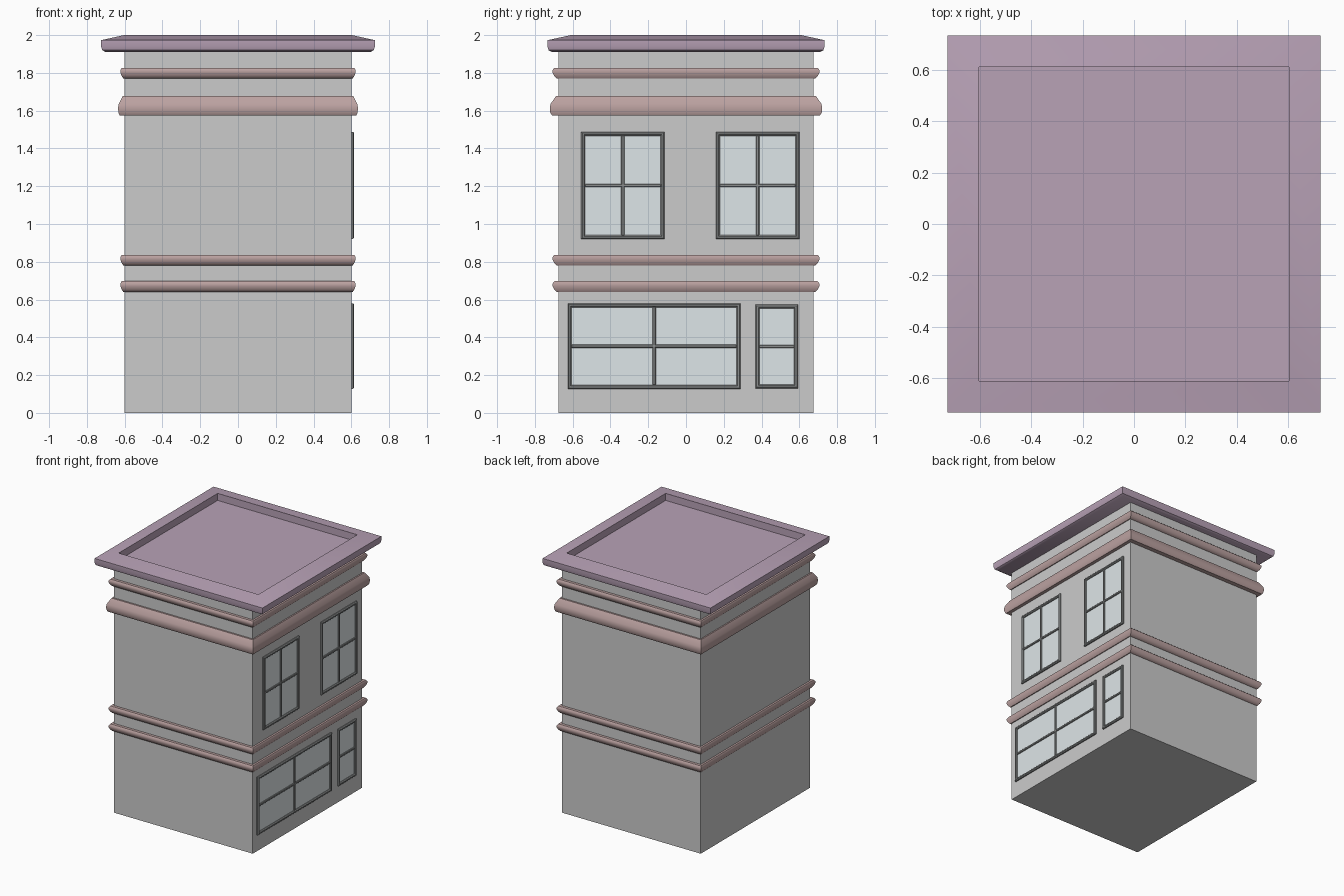
import bpy
import math

if "Cube" in bpy.data.objects:
    bpy.data.objects.remove(bpy.data.objects["Cube"])


def material(name, rgb):
    m = bpy.data.materials.new(name)
    m.diffuse_color = (*rgb, 1)
    m.use_nodes = True
    m.node_tree.nodes["Principled BSDF"].inputs["Base Color"].default_value = m.diffuse_color
    return m


PURPLE = material("roof_purple", (0.48, 0.36, 0.47))
BROWN = material("trim_brown", (0.50, 0.36, 0.355))
DARK = material("frame_dark", (0.26, 0.27, 0.27))
GLASS = material("glass", (0.73, 0.79, 0.81))


def loft(name, rings, mat=None, closed=False, smooth=0):
    """Stack rectangles (half_x, half_y, z); cap the ends or join last to first."""
    verts = [(sx * hx, sy * hy, z) for hx, hy, z in rings
             for sx, sy in ((-1, -1), (1, -1), (1, 1), (-1, 1))]
    n = len(rings)
    faces = []
    for r in range(n if closed else n - 1):
        a, b = 4 * r, 4 * ((r + 1) % n)
        for i in range(4):
            j = (i + 1) % 4
            faces.append((a + i, a + j, b + j, b + i))
    if not closed:
        faces.append((3, 2, 1, 0))
        faces.append(tuple(range(4 * n - 4, 4 * n)))
    mesh = bpy.data.meshes.new(name)
    mesh.from_pydata(verts, [], faces)
    ob = bpy.data.objects.new(name, mesh)
    bpy.context.collection.objects.link(ob)
    if mat:
        mesh.materials.append(mat)
    if smooth:
        bpy.ops.object.select_all(action='DESELECT')
        ob.select_set(True)
        bpy.context.view_layer.objects.active = ob
        bpy.ops.object.shade_smooth_by_angle(angle=math.radians(smooth))
    return ob


def on_wall(ob, y, z):
    """Turn a part built flat so that it lies on the +x wall."""
    ob.rotation_euler = (math.pi / 2, 0, math.pi / 2)
    ob.location = (0.6, y, z)


# Walls
BX, BY = 0.6, 0.675
loft("walls", [(BX, BY, 0), (BX, BY, 1.93)])

# Roof slab with sloping rim and sunken deck
loft("roof", [(0.70, 0.71, 1.91), (0.718, 0.727, 1.92), (0.7245, 0.7335, 1.94),
              (0.7245, 0.7335, 1.973), (0.603, 0.61, 2.0), (0.603, 0.61, 1.945)],
     PURPLE, smooth=40)


# Trim bands: profile of (overhang fraction, height fraction)
def band(name, z0, z1, ox, oy, profile):
    rings = [(BX + ox * t, BY + oy * t, z0 + (z1 - z0) * h) for t, h in profile]
    rings = [(BX - 0.01, BY - 0.01, z0)] + rings + [(BX - 0.01, BY - 0.01, z1)]
    loft(name, rings, BROWN, closed=True, smooth=50)


SMALL = [(0.3, 0), (0.75, 0.25), (1, 0.55), (1, 0.8), (0.7, 1)]
LARGE = [(0.75, 0), (0.95, 0.15), (1, 0.4), (0.9, 0.6), (0.3, 1)]
for name, z in (("lower_band", 0.64), ("middle_band", 0.78), ("top_band", 1.77)):
    band(name, z, z + 0.057, 0.022, 0.031, SMALL)
band("cornice_band", 1.575, 1.677, 0.035, 0.046, LARGE)


# Windows
def bar(name, y, z, hy, hz):
    c = 0.004
    on_wall(loft(name, [(hy, hz, 0), (hy, hz, 0.007),
                        (max(hy - c, 0.002), max(hz - c, 0.002), 0.011)], DARK), y, z)


def window(name, y0, y1, z0, z1, upright=True):
    y, z = (y0 + y1) / 2, (z0 + z1) / 2
    hy, hz = (y1 - y0) / 2, (z1 - z0) / 2
    profile = ((0, 0), (0, 0.008), (0.006, 0.014), (0.015, 0.014), (0.021, 0.008), (0.021, 0))
    frame = loft(name + "_frame", [(hy - d, hz - d, h) for d, h in profile], DARK, closed=True)
    on_wall(frame, y, z)
    on_wall(loft(name + "_glass", [(hy - 0.015, hz - 0.015, -0.002),
                                   (hy - 0.015, hz - 0.015, 0.003)], GLASS), y, z)
    bar(name + "_crossbar", y, z, hy - 0.018, 0.009)
    if upright:
        bar(name + "_upright", y, z, 0.009, hz - 0.018)


window("upper_left_window", -0.555, -0.113, 0.92, 1.488)
window("upper_right_window", 0.158, 0.60, 0.92, 1.488)
window("shop_window", -0.626, 0.288, 0.127, 0.58)
window("narrow_window", 0.368, 0.593, 0.13, 0.573, upright=False)
